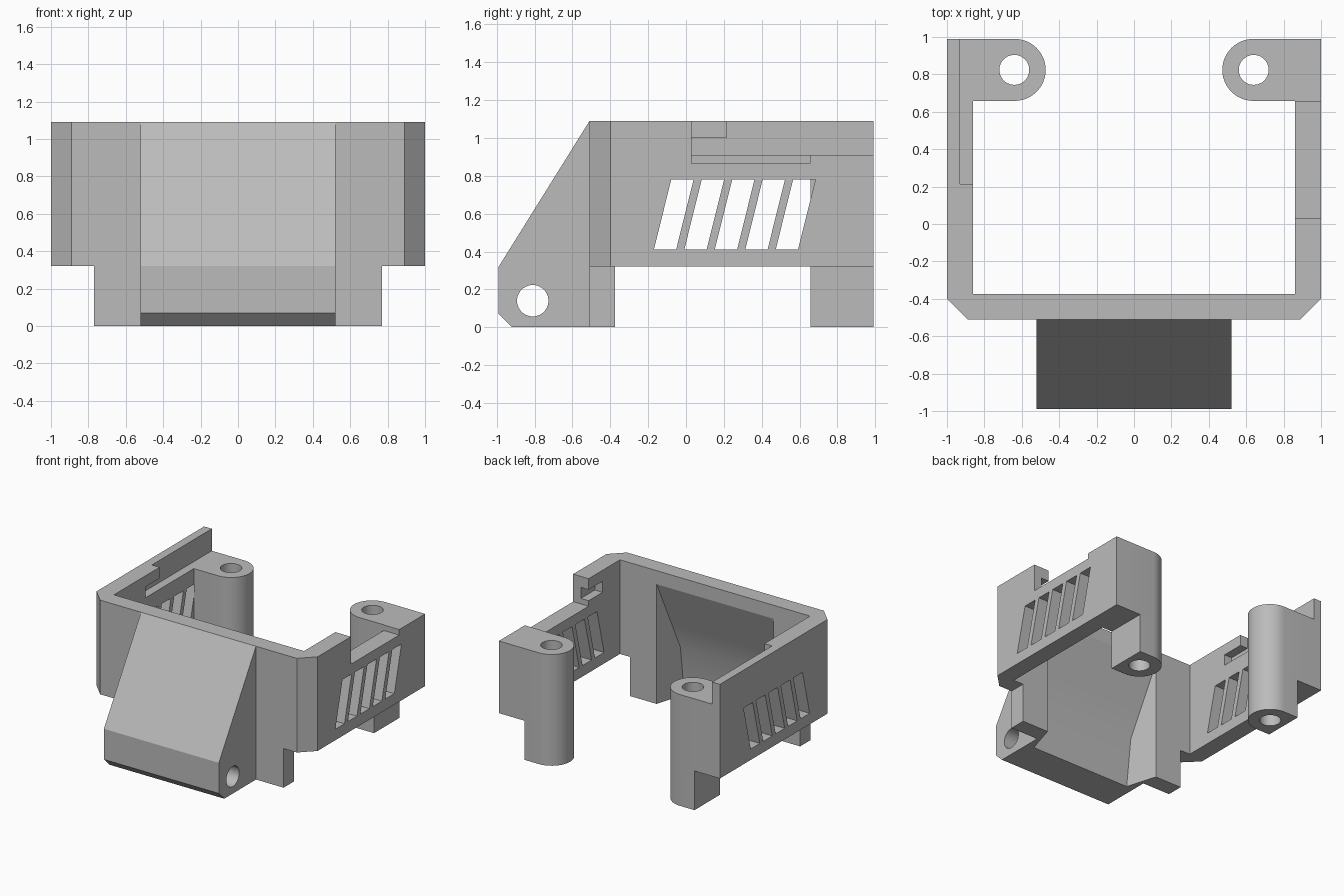
import bpy
import bmesh
import math
from mathutils import Vector

cube = bpy.data.objects.get("Cube")
if cube:
    bpy.data.objects.remove(cube, do_unlink=True)

grey = bpy.data.materials.new("plain grey")
grey.use_nodes = True
colour = (0.5, 0.5, 0.5, 1)
grey.diffuse_color = colour
grey.node_tree.nodes["Principled BSDF"].inputs["Base Color"].default_value = colour


def prism(name, outline, low, high, axis="z"):
    """Extrude a flat outline: (x, y) along z, or (y, z) along x."""
    bm = bmesh.new()

    def place(p, h):
        return (p[0], p[1], h) if axis == "z" else (h, p[0], p[1])

    face = bm.faces.new([bm.verts.new(place(p, low)) for p in outline])
    out = bmesh.ops.extrude_face_region(bm, geom=[face])
    shift = Vector(place((0, 0), high - low))
    bmesh.ops.translate(bm, verts=[v for v in out["geom"] if isinstance(v, bmesh.types.BMVert)], vec=shift)
    bmesh.ops.recalc_face_normals(bm, faces=bm.faces)
    mesh = bpy.data.meshes.new(name)
    bm.to_mesh(mesh)
    bm.free()
    mesh.materials.append(grey)
    ob = bpy.data.objects.new(name, mesh)
    bpy.context.collection.objects.link(ob)
    return ob


def rect(a0, b0, a1, b1):
    return [(a0, b0), (a1, b0), (a1, b1), (a0, b1)]


def circle(a, b, r, n=40):
    return [(a + r * math.cos(2 * math.pi * i / n), b + r * math.sin(2 * math.pi * i / n)) for i in range(n)]


def carve(target, cutter, keep=False):
    """Subtract the cutter from the target."""
    cutter.hide_render = True
    mod = target.modifiers.new("cut", "BOOLEAN")
    mod.operation = "DIFFERENCE"
    mod.solver = "EXACT"
    mod.object = cutter
    bpy.context.view_layer.objects.active = target
    bpy.ops.object.modifier_apply(modifier=mod.name)
    if not keep:
        bpy.data.objects.remove(cutter, do_unlink=True)


# U-shaped shell with chamfered front corners
half = [(0.89, -0.51), (1, -0.40), (1, 0.99), (0.86, 0.99), (0.86, -0.375)]
shell = prism("shell", half + [(-x, y) for x, y in reversed(half)], 0.32, 1.09)

# Slanted vents in both side walls
for i in range(5):
    y = -0.17 + 0.161 * i
    slot = [(y, 0.41), (y + 0.118, 0.41), (y + 0.21, 0.78), (y + 0.092, 0.78)]
    for side in (-1, 1):
        carve(shell, prism("vent_cutter", slot, side * 0.8, side * 1.1, "x"))

# Lowered left wall and its end slot
carve(shell, prism("left_wall_cutter", rect(0.03, 0.865, 0.655, 1.2), 0.8, 1.1, "x"))
carve(shell, prism("left_rear_cutter", rect(0.6, 0.91, 1.1, 1.2), 0.8, 1.1, "x"))
carve(shell, prism("left_slot_cutter", rect(-0.15, 0.91, 0.1, 1.0), 0.8, 0.93, "x"))

# Inner rebate and undercut in the right wall
carve(shell, prism("rebate_cutter", rect(0.215, 0.91, 1.1, 1.2), -0.93, -0.8, "x"))
carve(shell, prism("undercut_cutter", rect(0.03, 0.91, 0.3, 1.0), -0.93, -0.8, "x"))

# Front foot below the shell
foot = prism("front_foot", rect(-0.77, -0.51, 0.77, -0.375), 0, 0.32)

# Sloping hood with a cross hole
hood = prism("hood", [(-0.51, 1.09), (-0.99, 0.32), (-0.99, 0.07), (-0.92, 0), (-0.51, 0)], -0.52, 0.52, "x")
carve(hood, prism("cross_hole_cutter", circle(-0.81, 0.14, 0.083), -0.6, 0.6, "x"))

# Tapered hollow through the front wall into the hood
hollow = prism("hollow_cutter", [(-0.33, 1.1), (-0.59, 0.40), (-0.63, -0.05), (-0.33, -0.05)], -1, 1, "x")
for v in hollow.data.vertices:
    v.co.x *= 0.53 + 0.3 * (v.co.y + 0.37)
for part in (shell, foot, hood):
    carve(part, hollow, keep=True)
bpy.data.objects.remove(hollow, do_unlink=True)


# Rounded screw posts, narrower below the shell
def post_outline(side, end):
    arc = [math.radians(90 + 180 * i / 24) for i in range(25)]
    pts = [(0.64 + 0.168 * math.cos(a), 0.824 + 0.166 * math.sin(a)) for a in arc]
    return [(side * x, y) for x, y in pts + [(end, 0.658), (end, 0.99)]]


posts = []
for side, label in ((1, "left"), (-1, "right")):
    for name, end, low, high in (("post", 0.86, 0.32, 0.91), ("post_leg", 0.77, 0, 0.32)):
        post = prism(f"{label}_{name}", post_outline(side, end), low, high)
        carve(post, prism("screw_hole_cutter", circle(side * 0.64, 0.824, 0.08), -0.1, 1.2))
        posts.append(post)

# Smooth the round surfaces
for ob in posts + [hood]:
    bpy.ops.object.select_all(action="DESELECT")
    ob.select_set(True)
    bpy.context.view_layer.objects.active = ob
    bpy.ops.object.shade_smooth_by_angle(angle=math.radians(20))
